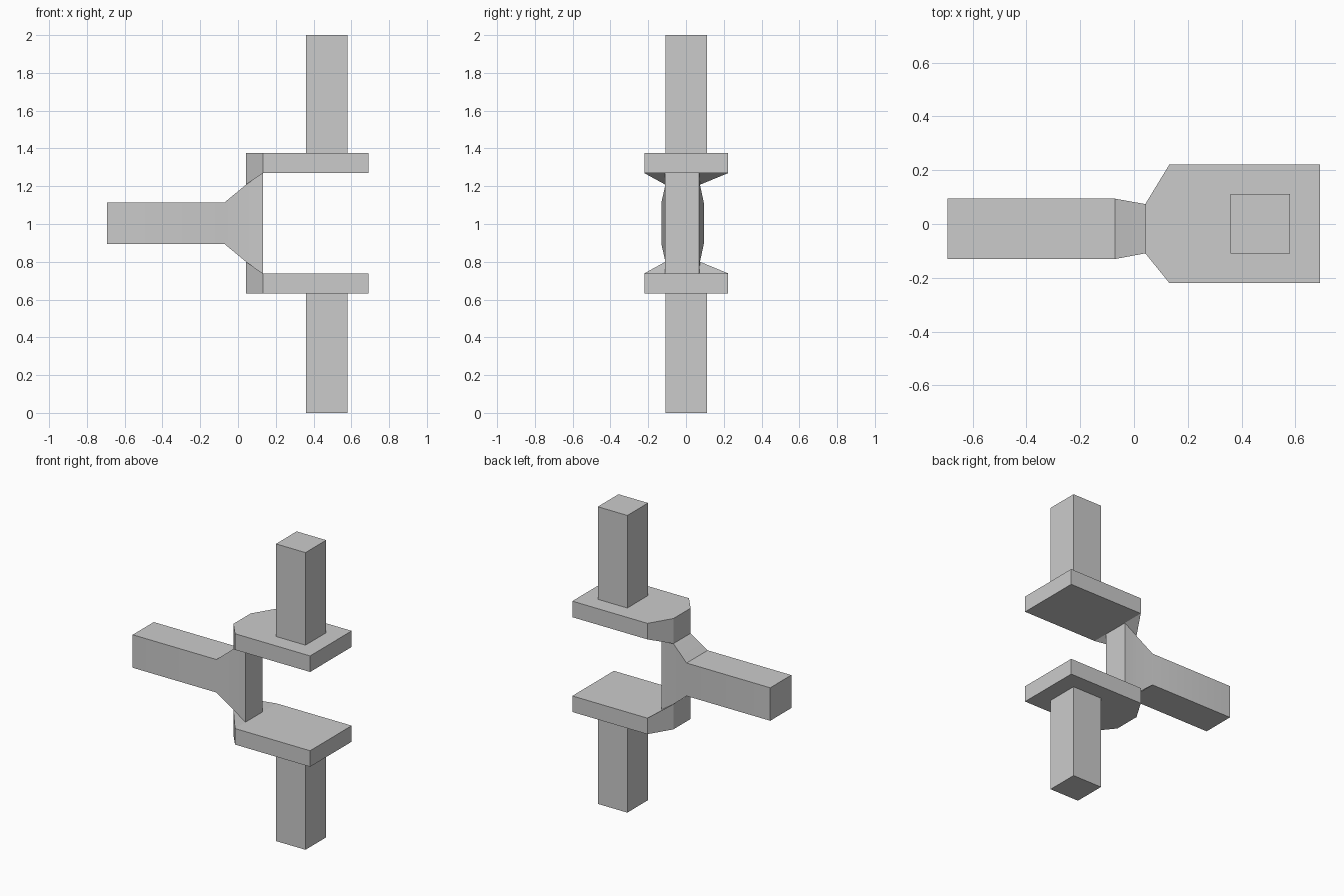
import bpy
import bmesh
import math

cube = bpy.data.objects.get("Cube")
if cube:
    bpy.data.objects.remove(cube, do_unlink=True)

grey = bpy.data.materials.new("plain grey")
grey.use_nodes = True
colour = (0.6, 0.6, 0.6, 1.0)
grey.diffuse_color = colour
grey.node_tree.nodes["Principled BSDF"].inputs["Base Color"].default_value = colour

MID_Z = 1.004


def loft(name, sections):
    """Join rectangular sections (x, y0, y1, z0, z1) along x into a solid."""
    bm = bmesh.new()
    rings = [[bm.verts.new((x, y, z)) for y, z in
              ((y0, z0), (y1, z0), (y1, z1), (y0, z1))]
             for x, y0, y1, z0, z1 in sections]
    for a, b in zip(rings, rings[1:]):
        for i in range(4):
            j = (i + 1) % 4
            bm.faces.new((a[i], a[j], b[j], b[i]))
    bm.faces.new(rings[0])
    bm.faces.new(rings[-1])
    bmesh.ops.recalc_face_normals(bm, faces=bm.faces)
    mesh = bpy.data.meshes.new(name)
    bm.to_mesh(mesh)
    bm.free()
    mesh.materials.append(grey)
    obj = bpy.data.objects.new(name, mesh)
    bpy.context.collection.objects.link(obj)
    return obj


# Side arm that flares into the upright web between the plates
arm = loft("side_arm", [
    (x, y0, y1, MID_Z - h, MID_Z + h) for x, y0, y1, h in (
        (-0.693, -0.13, 0.094, 0.111),
        (-0.07, -0.13, 0.094, 0.111),
        (0.042, -0.109, 0.074, 0.204),
        (0.132, -0.11, 0.07, 0.265))])
bpy.context.view_layer.objects.active = arm
arm.select_set(True)
bpy.ops.object.shade_smooth_by_angle(angle=math.radians(30))

# Plates and posts, mirrored above and below the arm
for label, side, end in (("upper", 1, 2.0), ("lower", -1, 0.0)):
    outer = MID_Z + side * 0.373
    loft(label + "_plate", [
        (x, y0, y1, *sorted((MID_Z + side * inner, outer)))
        for x, y0, y1, inner in (
            (0.042, -0.109, 0.074, 0.204),
            (0.132, -0.22, 0.222, 0.265),
            (0.691, -0.22, 0.222, 0.265))])
    z0, z1 = sorted((outer, end))
    loft(label + "_post", [(x, -0.109, 0.111, z0, z1) for x in (0.359, 0.579)])
